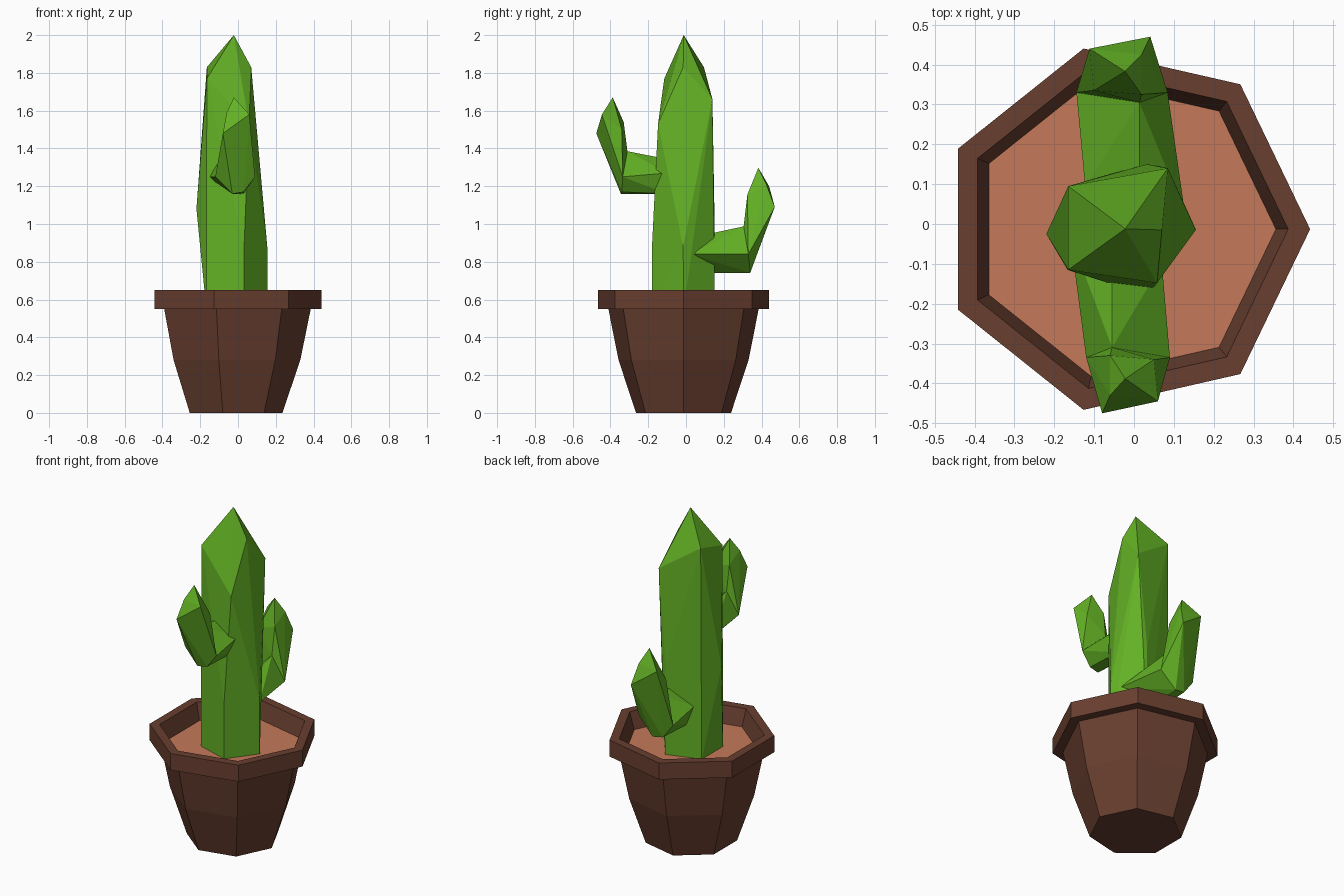
import bpy, bmesh, math

if "Cube" in bpy.data.objects:
    bpy.data.objects.remove(bpy.data.objects["Cube"])

CX, CY = -0.023, -0.013


def material(name, rgb):
    m = bpy.data.materials.new(name)
    m.diffuse_color = (*rgb, 1)
    m.use_nodes = True
    m.node_tree.nodes["Principled BSDF"].inputs["Base Color"].default_value = m.diffuse_color
    return m


GREEN = material("cactus_green", (0.125, 0.44, 0.018))
BROWN = material("pot_brown", (0.14, 0.049, 0.029))
SOIL = material("soil_terracotta", (0.56, 0.195, 0.102))


def finish(bm, name, mat):
    bmesh.ops.recalc_face_normals(bm, faces=bm.faces)
    me = bpy.data.meshes.new(name)
    bm.to_mesh(me)
    bm.free()
    me.materials.append(mat)
    ob = bpy.data.objects.new(name, me)
    bpy.context.collection.objects.link(ob)
    return ob


def lathe(name, profile, mat, n=7):
    """Sweep (radius, z) rings around the pot axis and cap both ends."""
    bm = bmesh.new()
    rings = []
    for r, z in profile:
        rings.append([bm.verts.new((CX + r * math.cos(math.tau * i / n),
                                    CY + r * math.sin(math.tau * i / n), z))
                      for i in range(n)])
    for a, b in zip(rings, rings[1:]):
        for i in range(n):
            j = (i + 1) % n
            bm.faces.new((a[i], a[j], b[j], b[i]))
    bm.faces.new(rings[0])
    bm.faces.new(rings[-1])
    return finish(bm, name, mat)


def hull(name, points, mat):
    """Faceted convex body around a few points."""
    bm = bmesh.new()
    for p in points:
        bm.verts.new(p)
    out = bmesh.ops.convex_hull(bm, input=bm.verts)
    loose = {g for g in out["geom_interior"] + out["geom_unused"]
             if isinstance(g, bmesh.types.BMVert)}
    bmesh.ops.delete(bm, geom=list(loose), context='VERTS')
    return finish(bm, name, mat)


# Pot with thick rim and hollow top
lathe("pot", [(0.258, 0), (0.353, 0.28), (0.408, 0.55), (0.465, 0.55),
              (0.465, 0.65), (0.410, 0.65), (0.378, 0.545)], BROWN)

# Soil disc
lathe("soil", [(0.37, 0.53), (0.379, 0.55)], SOIL)

# Main stem: pentagonal base, uneven middle, pointed crown
base = [(CX + 0.178 * math.cos(math.tau * i / 5),
         CY + 0.174 * math.sin(math.tau * i / 5), 0.54) for i in range(5)]
stem = base + [
    (0.155, -0.015, 0.88), (0.032, -0.18, 0.88), (0.032, 0.15, 1.09),
    (-0.22, -0.025, 1.08),
    (0.085, 0.14, 1.66), (0.058, -0.148, 1.53), (0.07, -0.015, 1.83),
    (-0.165, 0.095, 1.83), (-0.165, -0.115, 1.77), (-0.022, -0.012, 2.0)]
hull("stem", stem, GREEN)

# Arm shape: a sideways branch and an upright tip
elbow = [(-0.12, -0.335, 1.25), (0.09, -0.335, 1.25),
         (0.03, -0.34, 1.17), (-0.03, -0.345, 1.16), (-0.055, -0.31, 1.385)]
branch = elbow + [
    (-0.16, -0.03, 1.25), (-0.055, -0.08, 1.34), (0.07, -0.10, 1.27),
    (0.03, -0.10, 1.16), (-0.03, -0.10, 1.16), (-0.055, -0.22, 1.34),
    (-0.12, -0.21, 1.25)]
upright = elbow + [
    (-0.08, -0.475, 1.48), (0.06, -0.445, 1.58), (0.05, -0.34, 1.50),
    (-0.06, -0.33, 1.54), (-0.06, -0.43, 1.59), (-0.022, -0.388, 1.67)]


def to_back(p):
    """Turn the front arm half round the stem, lower and a little larger."""
    x, y, z = p
    return (-0.03 - 1.09 * (x + 0.015), -y - 0.005, 0.84 + 1.09 * (z - 1.25))


for part, pts in (("branch", branch), ("tip", upright)):
    hull("front_arm_" + part, pts, GREEN)
    hull("back_arm_" + part, [to_back(p) for p in pts], GREEN)
